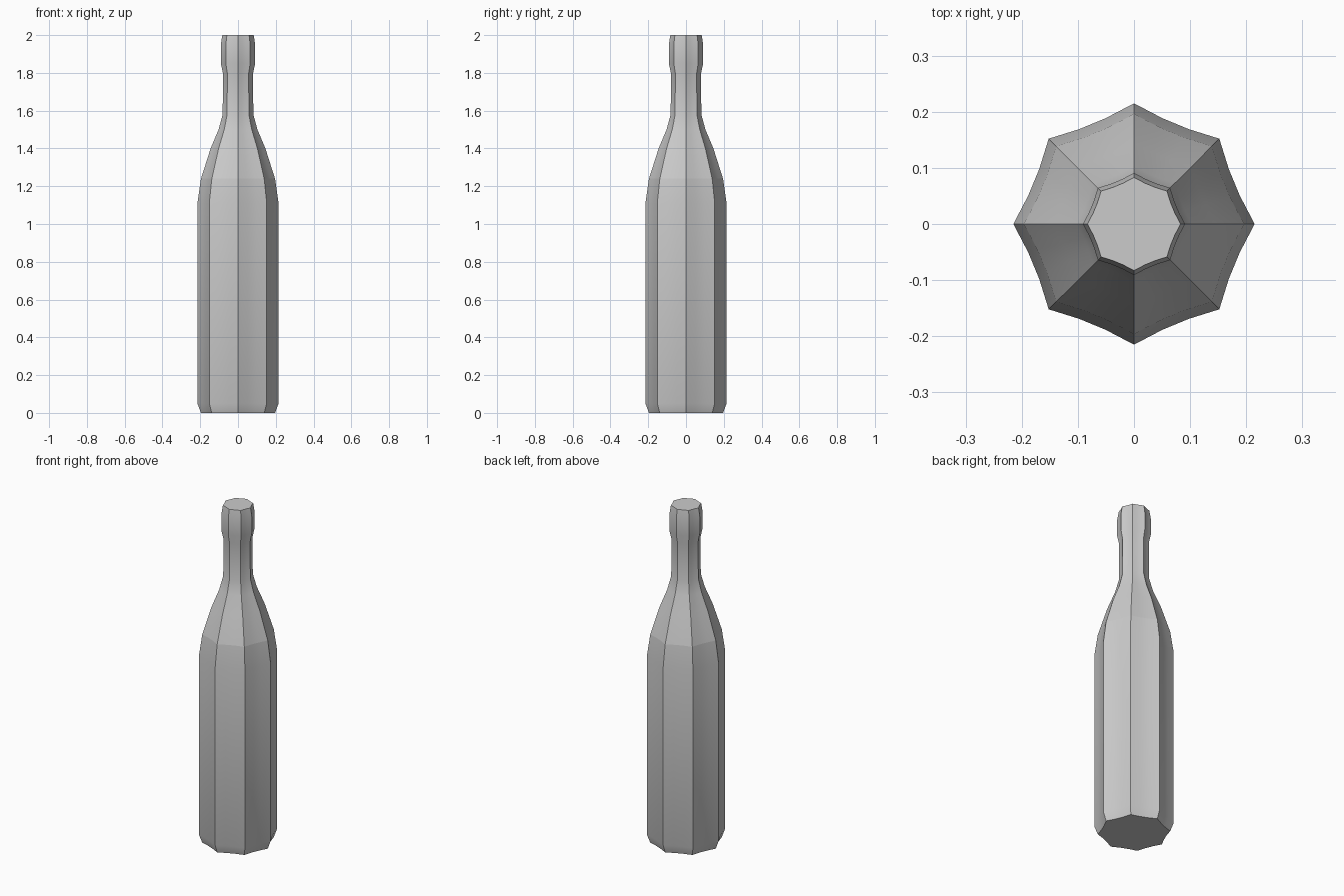
import bpy, bmesh, math

if "Cube" in bpy.data.objects:
    bpy.data.objects.remove(bpy.data.objects["Cube"])

# Bottle profile: (ridge radius, height)
PROFILE = [(0.196, 0), (0.215, 0.05), (0.215, 1.11), (0.196, 1.24),
           (0.145, 1.40), (0.103, 1.50), (0.081, 1.58), (0.080, 1.80),
           (0.091, 1.85), (0.091, 1.95), (0.083, 2.0)]
SHOULDER_RING = 3
SEGMENTS = 24  # eight ridges, three facets in each hollow flute


def make_ring(bm, radius, z):
    ring = []
    for i in range(SEGMENTS):
        a = 2 * math.pi * i / SEGMENTS
        r = radius * (1.0 if i % 3 == 0 else 0.908)
        ring.append(bm.verts.new((r * math.cos(a), r * math.sin(a), z)))
    return ring


# Fluted body, shoulder, neck and lip in one closed skin
bm = bmesh.new()
rings = [make_ring(bm, r, z) for r, z in PROFILE]
for low, high in zip(rings, rings[1:]):
    for i in range(SEGMENTS):
        j = (i + 1) % SEGMENTS
        bm.faces.new((low[i], low[j], high[j], high[i]))
bm.faces.new(rings[0][::-1])
bm.faces.new(rings[-1])

# Visible crease where the shoulder starts
seam = rings[SHOULDER_RING]
for i in range(SEGMENTS):
    bm.edges.get((seam[i], seam[(i + 1) % SEGMENTS])).smooth = False

mesh = bpy.data.meshes.new("fluted_bottle")
bm.to_mesh(mesh)
bm.free()
bottle = bpy.data.objects.new("fluted_bottle", mesh)
bpy.context.collection.objects.link(bottle)
bpy.context.view_layer.objects.active = bottle
bottle.select_set(True)
bpy.ops.object.shade_smooth_by_angle(angle=math.radians(30))
